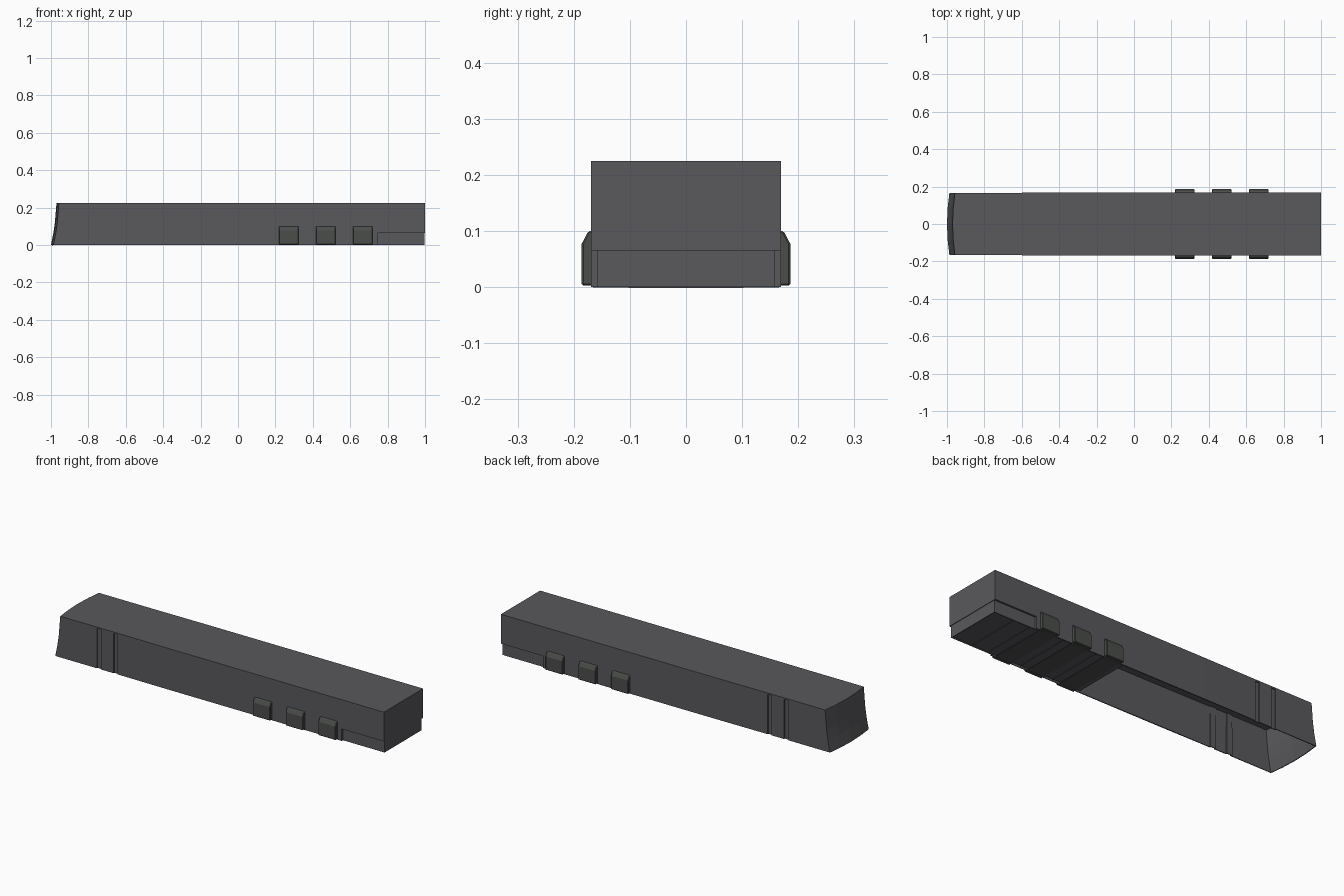
import bpy, bmesh

if "Cube" in bpy.data.objects:
    bpy.data.objects.remove(bpy.data.objects["Cube"])

W = 0.169          # half width of the main hull


def material(name, c):
    m = bpy.data.materials.new(name)
    m.diffuse_color = (*c, 1)
    m.use_nodes = True
    m.node_tree.nodes["Principled BSDF"].inputs["Base Color"].default_value = m.diffuse_color
    return m


hull_mat = material("dark_grey", (0.10, 0.10, 0.108))
trim_mat = material("trim_grey", (0.07, 0.075, 0.07))


def make_object(name, bm, mat):
    bmesh.ops.remove_doubles(bm, verts=bm.verts, dist=1e-5)
    bmesh.ops.recalc_face_normals(bm, faces=bm.faces)
    me = bpy.data.meshes.new(name)
    bm.to_mesh(me)
    bm.free()
    me.materials.append(mat)
    ob = bpy.data.objects.new(name, me)
    bpy.context.collection.objects.link(ob)
    return ob


def outline(nose_x, groove, recess):
    """Plan outline: curved nose, grooved side, stepped tail."""
    w = W - 0.002
    half = [(nose_x + 0.004, 0.09), (nose_x + 0.013, w)]
    for a, b in ((-0.735, -0.71), (-0.635, -0.61)):
        half += [(a, w), (a, w - groove), (b, w - groove), (b, w)]
    half += [(-0.3, W), (0.745, W), (0.745, W - recess),
             (1 - recess * 0.3, W - recess)]
    return [(nose_x, 0)] + half + [(x, -y) for x, y in reversed(half)]


# Hull: outlines lofted upward, open underneath, with a raked nose
levels = [(0, -1.0, 0.006, 0.010), (0.065, -0.987, 0.006, 0.010),
          (0.065, -0.987, 0.006, 0), (0.12, -0.979, 0.006, 0),
          (0.217, -0.971, 0.006, 0), (0.217, -0.971, 0, 0),
          (0.225, -0.970, 0, 0)]
bm = bmesh.new()
rings = [[bm.verts.new((x, y, z)) for x, y in outline(nx, g, r)]
         for z, nx, g, r in levels]
for lo, hi in zip(rings, rings[1:]):
    n = len(lo)
    for i in range(n):
        j = (i + 1) % n
        bm.faces.new((lo[i], lo[j], hi[j], hi[i]))
bm.faces.new(rings[-1])
bmesh.ops.remove_doubles(bm, verts=bm.verts, dist=1e-5)
bmesh.ops.dissolve_degenerate(bm, edges=bm.edges, dist=1e-5)
hull = make_object("hull", bm, hull_mat)
sol = hull.modifiers.new("wall_thickness", 'SOLIDIFY')
sol.thickness = 0.006
sol.offset = -1


def box(name, x0, x1, hy, z0, z1, mat):
    bm = bmesh.new()
    bmesh.ops.create_cube(bm, size=1)
    for v in bm.verts:
        v.co = ((x0 + x1) / 2 + v.co.x * (x1 - x0), v.co.y * 2 * hy,
                (z0 + z1) / 2 + v.co.z * (z1 - z0))
    return make_object(name, bm, mat)


# Floor under the rear section
box("rear_floor", 0.20, 0.994, W - 0.012, 0.005, 0.014, hull_mat)

# Side blocks: chamfered section running through the hull
profile = [(0.186, 0.003), (0.186, 0.077), (0.174, 0.10)]
profile += [(-y, z) for y, z in reversed(profile)]
for k, x0 in enumerate((0.219, 0.417, 0.615)):
    bm = bmesh.new()
    f = bm.faces.new([bm.verts.new((x0, y, z)) for y, z in profile])
    ext = bmesh.ops.extrude_face_region(bm, geom=[f])
    bmesh.ops.translate(bm, vec=(0.105, 0, 0),
                        verts=[v for v in ext["geom"] if isinstance(v, bmesh.types.BMVert)])
    ob = make_object(f"side_block_{k + 1}", bm, trim_mat)
    bev = ob.modifiers.new("soft_edges", 'BEVEL')
    bev.width = 0.003
    bev.segments = 1

# Thin floor seams between the blocks
for k, x in enumerate((0.37, 0.57, 0.77, 0.87)):
    box(f"floor_rib_{k + 1}", x - 0.003, x + 0.003, W - 0.012, 0.002, 0.008, trim_mat)
